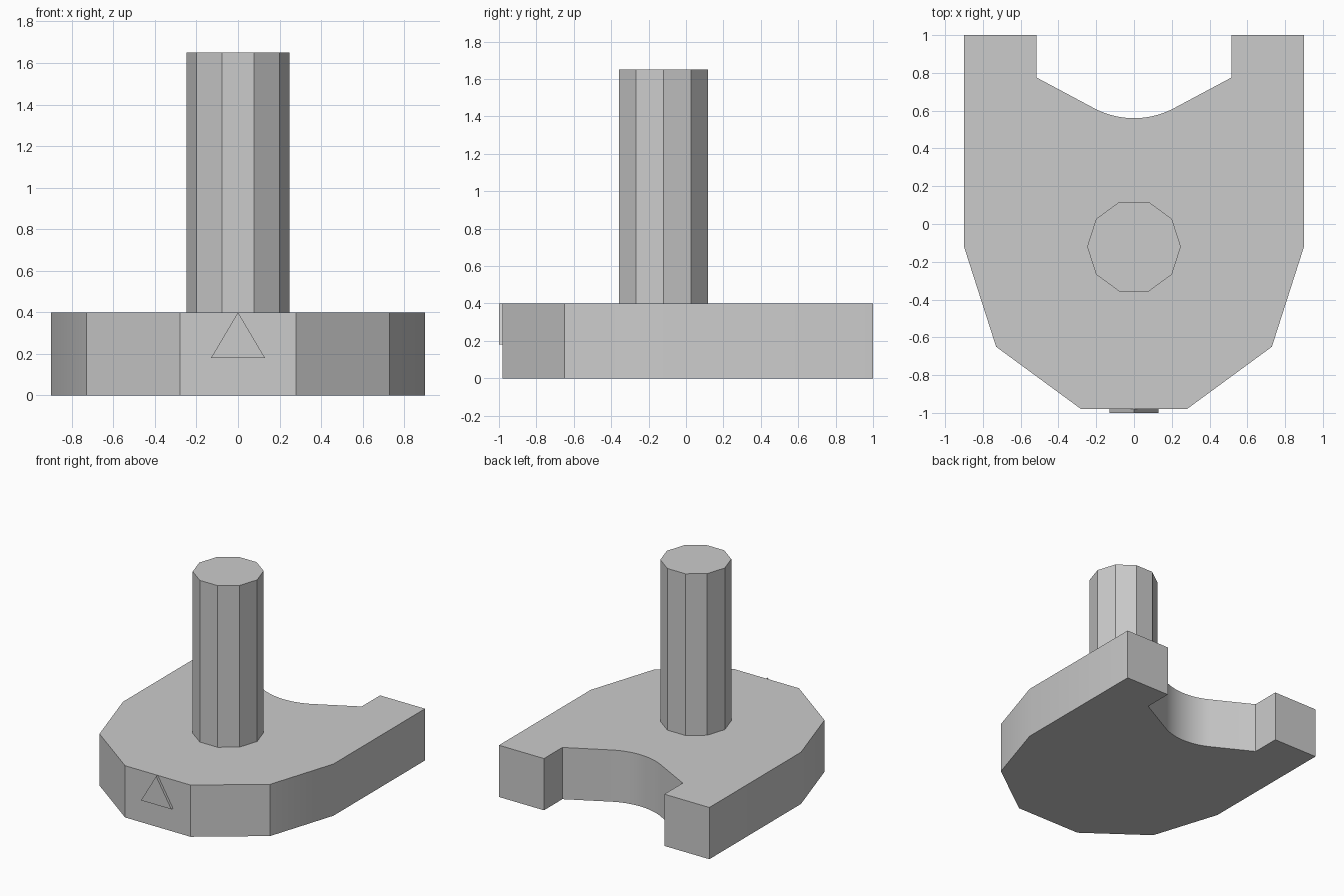
import bpy
import bmesh
from math import sin, cos, pi, radians
from mathutils import Vector

cube = bpy.data.objects.get("Cube")
if cube:
    bpy.data.objects.remove(cube, do_unlink=True)

GREY = (0.6, 0.6, 0.6, 1)
grey = bpy.data.materials.new("light grey")
grey.use_nodes = True
grey.diffuse_color = GREY
grey.node_tree.nodes["Principled BSDF"].inputs["Base Color"].default_value = GREY


def prism(name, outline, sweep):
    """Extrude a flat outline along a vector into a closed solid."""
    bm = bmesh.new()
    face = bm.faces.new([bm.verts.new(p) for p in outline])
    new = bmesh.ops.extrude_face_region(bm, geom=[face], use_keep_orig=True)["geom"]
    verts = [g for g in new if isinstance(g, bmesh.types.BMVert)]
    bmesh.ops.translate(bm, verts=verts, vec=Vector(sweep))
    bmesh.ops.recalc_face_normals(bm, faces=bm.faces)
    mesh = bpy.data.meshes.new(name)
    bm.to_mesh(mesh)
    bm.free()
    mesh.materials.append(grey)
    obj = bpy.data.objects.new(name, mesh)
    bpy.context.collection.objects.link(obj)
    bpy.ops.object.select_all(action="DESELECT")
    obj.select_set(True)
    bpy.context.view_layer.objects.active = obj
    bpy.ops.object.shade_smooth_by_angle(angle=radians(30))
    return obj


# Base slab: tapered front, two rear prongs, rounded notch between them
half = [(0.28, -0.98), (0.73, -0.65), (0.9, -0.12), (0.9, 1.0),
        (0.515, 1.0), (0.515, 0.775)]
radius, spread, steps = 0.45, radians(29.5), 8
for i in range(steps):
    a = spread * (1 - i / steps)
    half.append((radius * sin(a), 0.56 + radius * (1 - cos(a))))
outline = half + [(0, 0.56)] + [(-x, y) for x, y in reversed(half)]
prism("base", [(x, y, 0) for x, y in outline], (0, 0, 0.4))

# Ten-sided upright post
ring = [(0.248 * cos(i * pi / 5), -0.12 + 0.25 * sin(i * pi / 5), 0.4)
        for i in range(10)]
prism("post", ring, (0, 0, 1.25))

# Raised triangular pointer on the front face
prism("pointer", [(-0.13, -0.98, 0.18), (0.13, -0.98, 0.18), (0, -0.98, 0.4)],
      (0, -0.02, 0))
